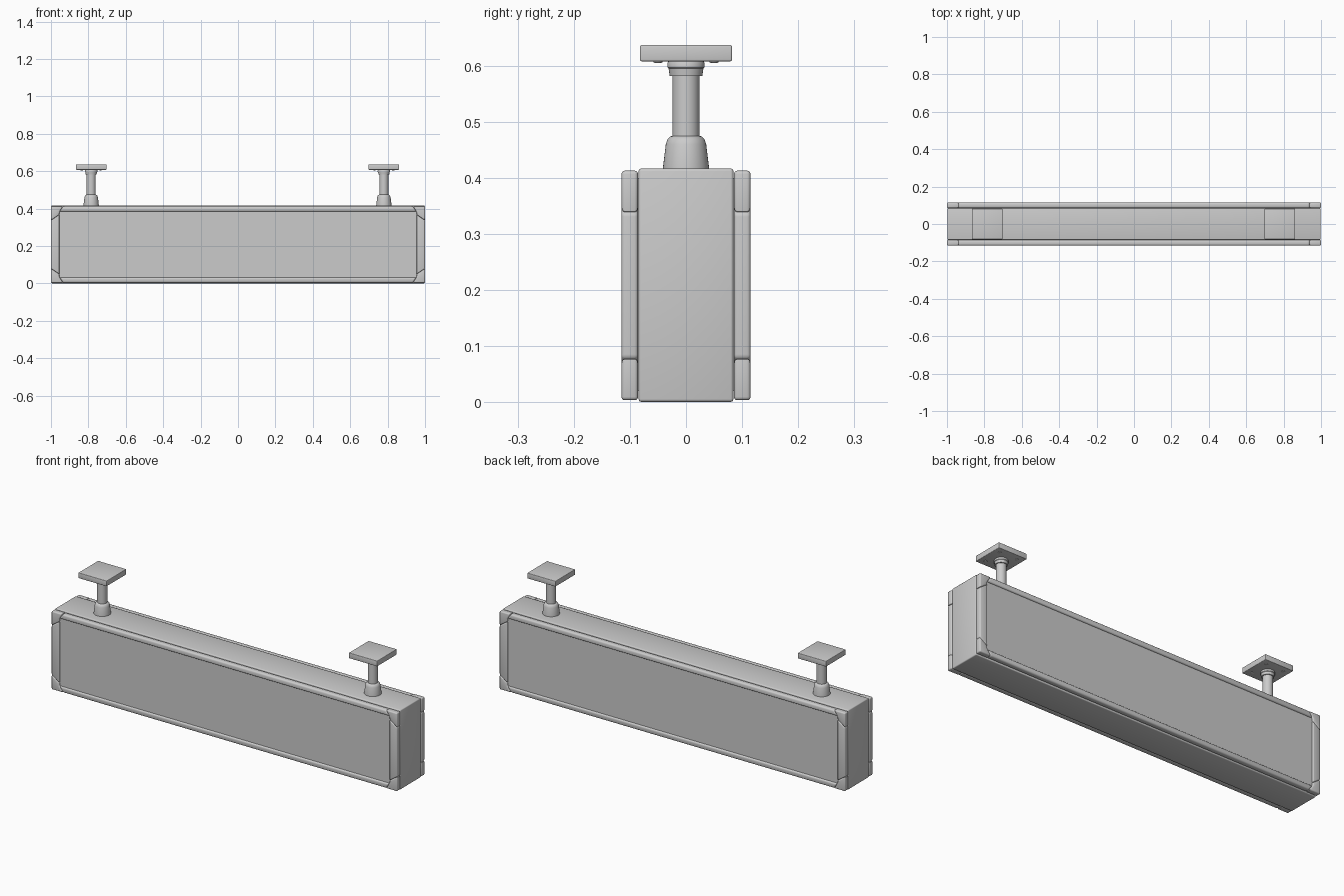
import bpy, bmesh, math

if "Cube" in bpy.data.objects:
    bpy.data.objects.remove(bpy.data.objects["Cube"])

TOP, BOT = 0.413, 0.004      # frame height limits
MID = (TOP + BOT) / 2


def finish(name, bm, bevel=0.0, segments=3):
    bmesh.ops.recalc_face_normals(bm, faces=bm.faces)
    mesh = bpy.data.meshes.new(name)
    bm.to_mesh(mesh)
    bm.free()
    ob = bpy.data.objects.new(name, mesh)
    bpy.context.collection.objects.link(ob)
    bpy.ops.object.select_all(action='DESELECT')
    bpy.context.view_layer.objects.active = ob
    ob.select_set(True)
    if bevel:
        mod = ob.modifiers.new("Bevel", 'BEVEL')
        mod.width = bevel
        mod.segments = segments
        bpy.ops.object.modifier_apply(modifier=mod.name)
    bpy.ops.object.shade_smooth_by_angle(angle=math.radians(35))
    return ob


def box(name, lo, hi, bevel=0.0):
    bm = bmesh.new()
    bmesh.ops.create_cube(bm, size=1)
    for v in bm.verts:
        v.co = [(a + b) / 2 + c * (b - a) for a, b, c in zip(lo, hi, v.co)]
    return finish(name, bm, bevel)


def prism(name, outline, y0, y1, bevel):
    """Extrude an (x, z) outline from y0 to y1."""
    bm = bmesh.new()
    face = bm.faces.new([bm.verts.new((x, y0, z)) for x, z in outline])
    ext = bmesh.ops.extrude_face_region(bm, geom=[face])["geom"]
    for v in ext:
        if isinstance(v, bmesh.types.BMVert):
            v.co.y = y1
    return finish(name, bm, bevel)


def lathe(name, profile, x, sides=40):
    """Revolve a closed (radius, z) profile around the vertical at x."""
    bm = bmesh.new()
    rings = []
    for r, z in profile:
        rings.append([bm.verts.new((x + r * math.cos(2 * math.pi * i / sides),
                                    r * math.sin(2 * math.pi * i / sides), z))
                      for i in range(sides)])
    for a, b in zip(rings, rings[1:]):
        for i in range(sides):
            j = (i + 1) % sides
            bm.faces.new((a[i], a[j], b[j], b[i]))
    bm.faces.new(rings[0])
    bm.faces.new(rings[-1])
    return finish(name, bm)


# Central housing
box("housing", (-0.998, -0.0845, 0.001), (0.998, 0.0845, 0.417), 0.005)

# Frame outlines for one quadrant, as (x, z above the bottom edge)
corner = [(1, 0), (0.935, 0), (0.955, 0.03), (0.955, 0.045), (1, 0.076)]
half = MID - BOT

for ys, face in ((-1, "front"), (1, "back")):
    y0, y1 = ys * 0.0855, ys * 0.115

    # Recessed display panel
    box(face + "_panel", (-0.965, min(ys * 0.08, ys * 0.107), 0.02),
        (0.965, max(ys * 0.08, ys * 0.107), 0.40))

    # Corner pieces
    for xs in (-1, 1):
        for zs in (-1, 1):
            outline = [(xs * x, MID + zs * (half - z)) for x, z in corner]
            prism(face + "_corner", outline, y0, y1, 0.006)

    # Long rails and upright rails between the corners
    for s in (-1, 1):
        rail = [(-0.935, half), (0.935, half), (0.955, half - 0.028),
                (-0.955, half - 0.028)]
        prism(face + "_rail", [(x, MID + s * z) for x, z in rail], y0, y1, 0.008)
        post = [(1, half - 0.076), (0.955, half - 0.045),
                (0.955, 0.045 - half), (1, 0.076 - half)]
        prism(face + "_upright", [(s * x, MID + z) for x, z in post], y0, y1, 0.006)

# Ceiling mounts
mount = [(0.041, 0.412), (0.041, 0.419), (0.036, 0.460), (0.033, 0.469),
         (0.028, 0.474), (0.024, 0.475), (0.024, 0.582), (0.029, 0.582),
         (0.031, 0.595), (0.033, 0.597), (0.033, 0.605), (0.030, 0.610)]
for x in (-0.785, 0.78):
    lathe("mount_post", mount, x)
    box("mount_plate", (x - 0.082, -0.082, 0.608), (x + 0.082, 0.082, 0.637), 0.003)
    # Screw heads under the plate
    for sx in (-1, 1):
        for sy in (-1, 1):
            head = lathe("plate_screw", [(0.005, 0.605), (0.008, 0.606), (0.008, 0.610)],
                         x + sx * 0.05, 16)
            head.location.y = sy * 0.05
